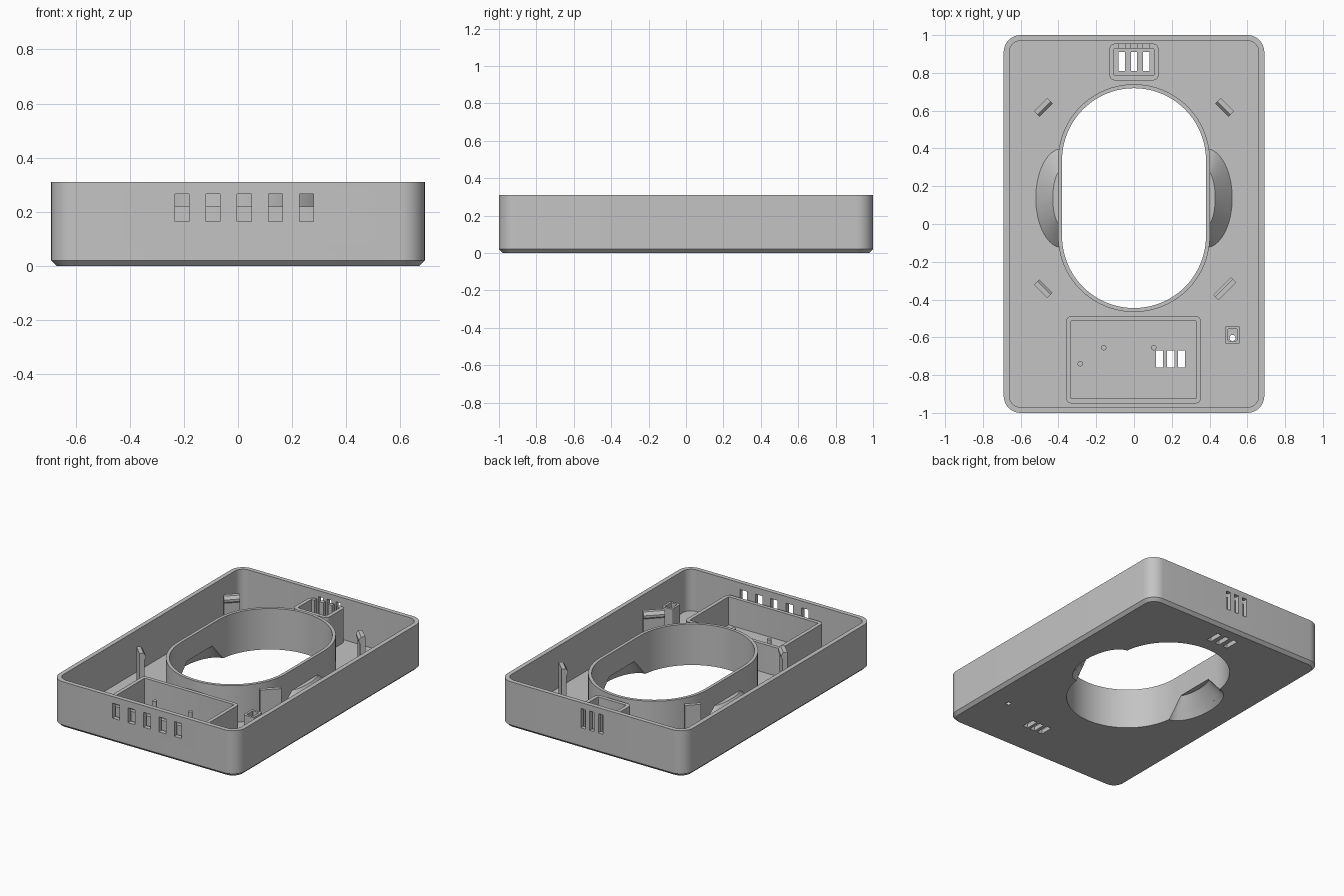
import bpy, bmesh, math
from mathutils import Matrix

if "Cube" in bpy.data.objects:
    bpy.data.objects.remove(bpy.data.objects["Cube"])

grey = bpy.data.materials.new("grey plastic")
grey.diffuse_color = (0.55, 0.55, 0.55, 1)
grey.use_nodes = True
grey.node_tree.nodes["Principled BSDF"].inputs["Base Color"].default_value = grey.diffuse_color

FLOOR, TOP, CY = 0.03, 0.31, 0.137


def rounded(cx, cy, hx, hy, r, n=10):
    """Outline of a rounded rectangle (a stadium when r equals hx)."""
    pts = []
    for k, (sx, sy) in enumerate([(1, 1), (-1, 1), (-1, -1), (1, -1)]):
        for i in range(n + 1):
            a = math.pi / 2 * (k + i / n)
            pts.append((cx + sx * (hx - r) + r * math.cos(a),
                        cy + sy * (hy - r) + r * math.sin(a)))
    return pts


def ellipse(cx, cy, a, b, n=64):
    return [(cx + a * math.cos(2 * math.pi * i / n),
             cy + b * math.sin(2 * math.pi * i / n)) for i in range(n)]


def finish(name, bm):
    bmesh.ops.remove_doubles(bm, verts=bm.verts, dist=1e-5)
    bmesh.ops.recalc_face_normals(bm, faces=bm.faces)
    me = bpy.data.meshes.new(name)
    bm.to_mesh(me)
    bm.free()
    me.materials.append(grey)
    ob = bpy.data.objects.new(name, me)
    bpy.context.collection.objects.link(ob)
    return ob


def loft(name, *rings):
    """Solid through (outline, z) rings."""
    bm = bmesh.new()
    loops = [[bm.verts.new((x, y, z)) for x, y in o] for o, z in rings]
    for lo, hi in zip(loops, loops[1:]):
        for i in range(len(lo)):
            j = (i + 1) % len(lo)
            bm.faces.new((lo[i], lo[j], hi[j], hi[i]))
    bm.faces.new(loops[0][::-1])
    bm.faces.new(loops[-1])
    return finish(name, bm)


def box(name, x0, x1, y0, y1, z0, z1):
    o = [(x0, y0), (x1, y0), (x1, y1), (x0, y1)]
    return loft(name, (o, z0), (o, z1))


def cut(ob, cutters):
    bpy.context.view_layer.objects.active = ob
    for c in cutters:
        m = ob.modifiers.new("cut", 'BOOLEAN')
        m.operation, m.solver, m.object = 'DIFFERENCE', 'EXACT', c
        bpy.ops.object.modifier_apply(modifier=m.name)


# ---- cutters ----
opening_o = rounded(0, CY, 0.381, 0.582, 0.381, 20)
opening = loft("opening_cutter", (opening_o, -0.1), (opening_o, 0.5))
cavities = [loft("grip_cavity_cutter",
                 (ellipse(s * 0.375, CY, 0.135, 0.255), -0.01),
                 (ellipse(s * 0.375, CY, 0.04, 0.135), 0.125)) for s in (-1, 1)]
back_slots = [box("back_slot_cutter", x - 0.017, x + 0.017, 0.92, 1.05, 0.14, 0.27)
              for x in (-0.065, 0, 0.065)]
front_slots = [box("front_slot_cutter", x - 0.026, x + 0.026, -1.05, -0.96, 0.165, 0.265)
               for x in (-0.207, -0.092, 0.023, 0.138, 0.253)]
vents = [box("vent_cutter", x - 0.017, x + 0.017, 0.81, 0.91, -0.1, 0.1)
         for x in (-0.065, 0, 0.065)]
vents += [box("vent_cutter", x - 0.019, x + 0.019, -0.76, -0.67, -0.1, 0.1)
          for x in (0.135, 0.195, 0.252)]
hole_o = ellipse(0.522, -0.603, 0.016, 0.016, 24)
hole = loft("cable_hole_cutter", (hole_o, -0.1), (hole_o, 0.1))
inner_o = rounded(0, 0, 0.66, 0.97, 0.06)
inside = loft("inside_cutter", (inner_o, FLOOR), (inner_o, 0.5))
cutters = [opening, hole, inside] + cavities + back_slots + front_slots + vents

# ---- tray with chamfered bottom edge ----
tray_o = rounded(0, 0, 0.69, 1, 0.09)
tray = loft("tray", (rounded(0, 0, 0.67, 0.98, 0.07), 0), (tray_o, 0.02), (tray_o, TOP))
cut(tray, [inside, opening, hole] + cavities + back_slots + front_slots + vents)

# ---- oval collar round the opening ----
collar_o = rounded(0, CY, 0.402, 0.603, 0.402, 20)
collar = loft("collar", (collar_o, FLOOR), (collar_o, 0.275))
cut(collar, [opening] + cavities)
parts = [tray, collar]

# ---- finger grips bulging out of the collar ----
for s, side in ((-1, "left"), (1, "right")):
    grip = loft(side + "_finger_grip",
                (ellipse(s * 0.38, CY, 0.14, 0.262), FLOOR),
                (ellipse(s * 0.38, CY, 0.05, 0.15), 0.14))
    cut(grip, [opening, cavities[0 if s < 0 else 1]])
    parts.append(grip)


# ---- open compartments standing on the floor ----
def compartment(name, x0, x1, y0, y1, top, wall, r, extra=()):
    cx, cy, hx, hy = (x0 + x1) / 2, (y0 + y1) / 2, (x1 - x0) / 2, (y1 - y0) / 2
    o = rounded(cx, cy, hx, hy, r, 5)
    i = rounded(cx, cy, hx - wall, hy - wall, max(r - wall, 0.005), 3)
    ob = loft(name, (o, FLOOR), (o, top))
    c = loft(name + "_cutter", (i, FLOOR - 0.02), (i, 0.5))
    cutters.append(c)
    cut(ob, [c, *extra])
    parts.append(ob)


compartment("large_compartment", -0.36, 0.355, -0.95, -0.487, 0.22, 0.025, 0.03)
compartment("vent_compartment", -0.13, 0.13, 0.76, 0.955, 0.26, 0.025, 0.03, back_slots)
compartment("cable_compartment", 0.483, 0.56, -0.635, -0.54, 0.24, 0.015, 0.01)

# ---- locating pins ----
for x, y in ((-0.285, -0.74), (-0.16, -0.655), (0.105, -0.655)):
    o = ellipse(x, y, 0.014, 0.014, 24)
    parts.append(loft("locating_pin", (o, FLOOR), (o, 0.17)))

# ---- hooked clips, lips turned to the opening ----
profile = [(-0.012, FLOOR), (-0.012, 0.262), (-0.02, 0.272), (-0.02, 0.287),
           (-0.006, 0.307), (0.02, 0.307), (0.02, FLOOR)]
for sx, sy, y, w in ((-1, 1, 0.617, 0.05), (1, 1, 0.617, 0.05),
                     (-1, -1, -0.343, 0.05), (1, -1, -0.343, 0.066)):
    bm = bmesh.new()
    face = bm.faces.new([bm.verts.new((d, -w, z)) for d, z in profile])
    ext = bmesh.ops.extrude_face_region(bm, geom=[face])["geom"]
    bmesh.ops.translate(bm, vec=(0, 2 * w, 0),
                        verts=[v for v in ext if isinstance(v, bmesh.types.BMVert)])
    bm.transform(Matrix.Translation((sx * 0.48, y, 0))
                 @ Matrix.Rotation(math.atan2(sy, sx), 4, 'Z'))
    parts.append(finish("clip", bm))

# ---- remove helpers, smooth the curved walls ----
for c in cutters:
    bpy.data.objects.remove(c)
for ob in parts:
    bpy.ops.object.select_all(action='DESELECT')
    ob.select_set(True)
    bpy.context.view_layer.objects.active = ob
    bpy.ops.object.shade_smooth_by_angle(angle=math.radians(30))
